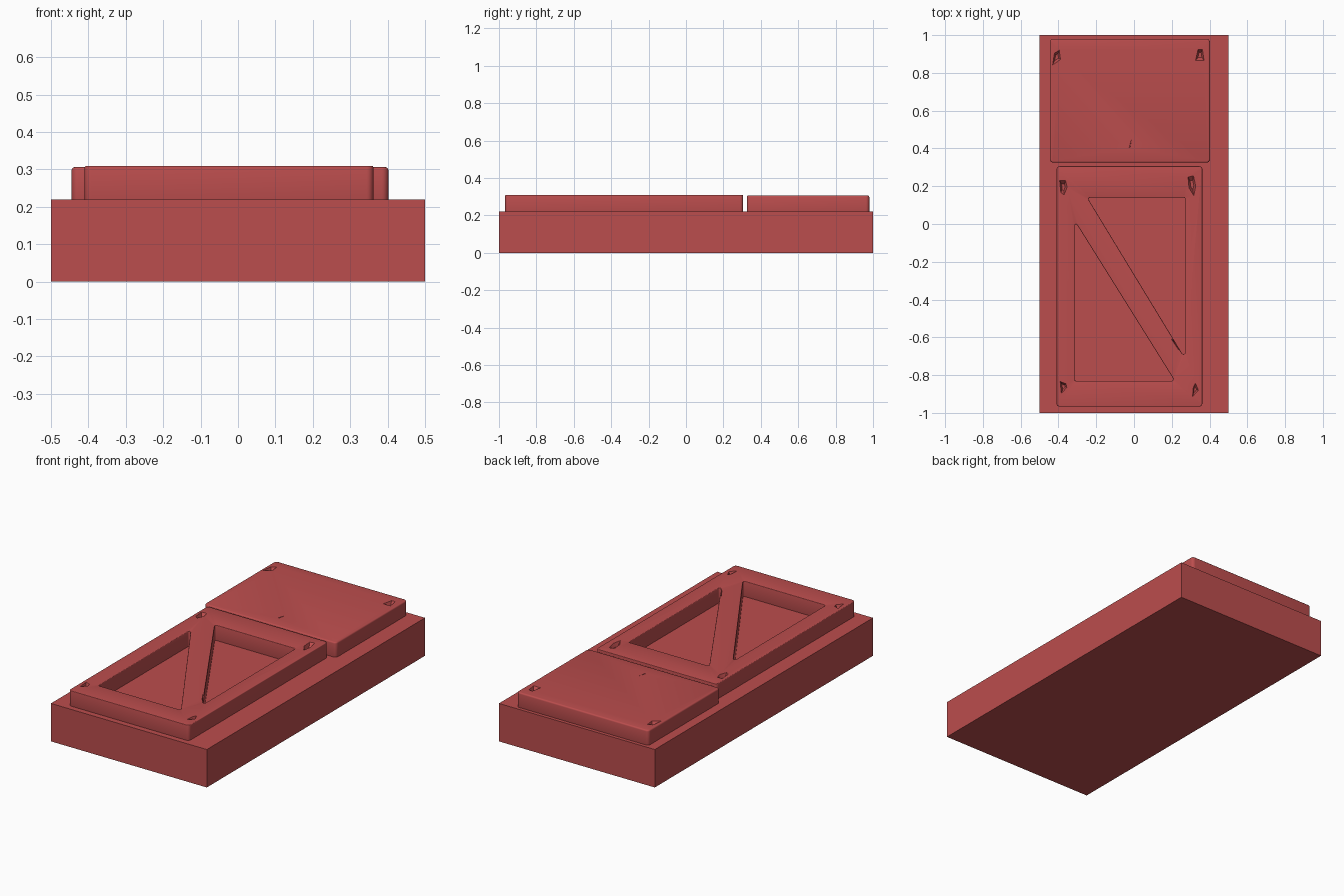
import bpy, bmesh, math
from mathutils import Vector

if "Cube" in bpy.data.objects:
    bpy.data.objects.remove(bpy.data.objects["Cube"])

BASE_TOP = 0.22

mat = bpy.data.materials.new("red_paint")
mat.diffuse_color = (0.5, 0.075, 0.075, 1)
mat.use_nodes = True
mat.node_tree.nodes["Principled BSDF"].inputs["Base Color"].default_value = mat.diffuse_color


def rounded(points, r, steps=6):
    """Outline with every corner replaced by a circular arc."""
    pts = [Vector(p) for p in points]
    out = []
    for i, p in enumerate(pts):
        a = (pts[i - 1] - p).normalized()
        b = (pts[(i + 1) % len(pts)] - p).normalized()
        half = a.angle(b) / 2
        centre = p + (a + b).normalized() * r / math.sin(half)
        start = p + a * r / math.tan(half) - centre
        end = p + b * r / math.tan(half) - centre
        turn = math.atan2(start.x * end.y - start.y * end.x, start.dot(end))
        s = math.atan2(start.y, start.x)
        for k in range(steps + 1):
            t = s + turn * k / steps
            out.append((centre.x + r * math.cos(t), centre.y + r * math.sin(t)))
    return out


def prism(name, outline, z0, z1, taper=1.0):
    """Closed prism; taper shrinks the lower outline toward its middle."""
    bm = bmesh.new()
    n = len(outline)
    cx = sum(p[0] for p in outline) / n
    cy = sum(p[1] for p in outline) / n
    low = [bm.verts.new((cx + (x - cx) * taper, cy + (y - cy) * taper, z0)) for x, y in outline]
    top = [bm.verts.new((x, y, z1)) for x, y in outline]
    bm.faces.new(low)
    bm.faces.new(top)
    for i in range(n):
        j = (i + 1) % n
        bm.faces.new((low[i], low[j], top[j], top[i]))
    bmesh.ops.recalc_face_normals(bm, faces=bm.faces)
    me = bpy.data.meshes.new(name)
    bm.to_mesh(me)
    bm.free()
    ob = bpy.data.objects.new(name, me)
    bpy.context.collection.objects.link(ob)
    return ob


def cut(ob, cutter):
    cutter.hide_render = True
    m = ob.modifiers.new("cut", 'BOOLEAN')
    m.operation = 'DIFFERENCE'
    m.solver = 'EXACT'
    m.object = cutter


def plate(name, x0, x1, y0, y1, top, holes, dents):
    ob = prism(name, rounded([(x0, y0), (x1, y0), (x1, y1), (x0, y1)], 0.018), 0.205, top)
    cutters = [prism("hole_cutter", rounded(h, 0.008), 0.1, 0.4) for h in holes]
    for c in cutters:
        cut(ob, c)
    bev = ob.modifiers.new("soft_edges", 'BEVEL')
    bev.width, bev.segments = 0.008, 3
    bev.limit_method, bev.angle_limit = 'ANGLE', math.radians(50)
    for outline, depth in dents:
        c = prism("dent_cutter", outline, top - depth, top + 0.002, 0.45)
        cut(ob, c)
        cutters.append(c)
    # bake modifiers and drop the cutters
    bpy.context.view_layer.update()
    deps = bpy.context.evaluated_depsgraph_get()
    me = bpy.data.meshes.new_from_object(ob.evaluated_get(deps))
    ob.modifiers.clear()
    ob.data = me
    for c in cutters:
        bpy.data.objects.remove(c)
    me.materials.clear()
    me.materials.append(mat)
    bpy.ops.object.select_all(action='DESELECT')
    ob.select_set(True)
    bpy.context.view_layer.objects.active = ob
    bpy.ops.object.shade_smooth_by_angle(angle=math.radians(35))
    return ob


# Base slab
base = prism("base_slab", [(-0.5, -1), (0.5, -1), (0.5, 1), (-0.5, 1)], 0, BASE_TOP)
base.data.materials.append(mat)

# Solid upper panel with nail dents and one scratch
plate("upper_panel", -0.445, 0.402, 0.325, 0.98, 0.306, [], [
    ([(-0.432, 0.84), (-0.388, 0.87), (-0.395, 0.922), (-0.422, 0.905)], 0.02),
    ([(0.325, 0.865), (0.372, 0.865), (0.363, 0.925), (0.338, 0.925)], 0.02),
    ([(-0.028, 0.40), (-0.02, 0.405), (-0.012, 0.455)], 0.005),
])

# Lower frame with diagonal brace, corner dents and a chip on the brace
plate("braced_frame", -0.41, 0.362, -0.967, 0.306, 0.309, [
    [(-0.247, 0.14), (0.27, 0.14), (0.27, -0.71)],
    [(-0.315, 0.018), (-0.315, -0.83), (0.215, -0.83)],
], [
    ([(-0.395, 0.232), (-0.362, 0.232), (-0.353, 0.195), (-0.37, 0.152), (-0.388, 0.165)], 0.02),
    ([(0.285, 0.25), (0.315, 0.258), (0.328, 0.2), (0.317, 0.147), (0.29, 0.19)], 0.02),
    ([(-0.392, -0.832), (-0.36, -0.845), (-0.355, -0.865), (-0.385, -0.9)], 0.02),
    ([(0.325, -0.84), (0.342, -0.88), (0.31, -0.915), (0.312, -0.87)], 0.02),
    ([(0.195, -0.605), (0.222, -0.62), (0.27, -0.695), (0.235, -0.665)], 0.015),
])
